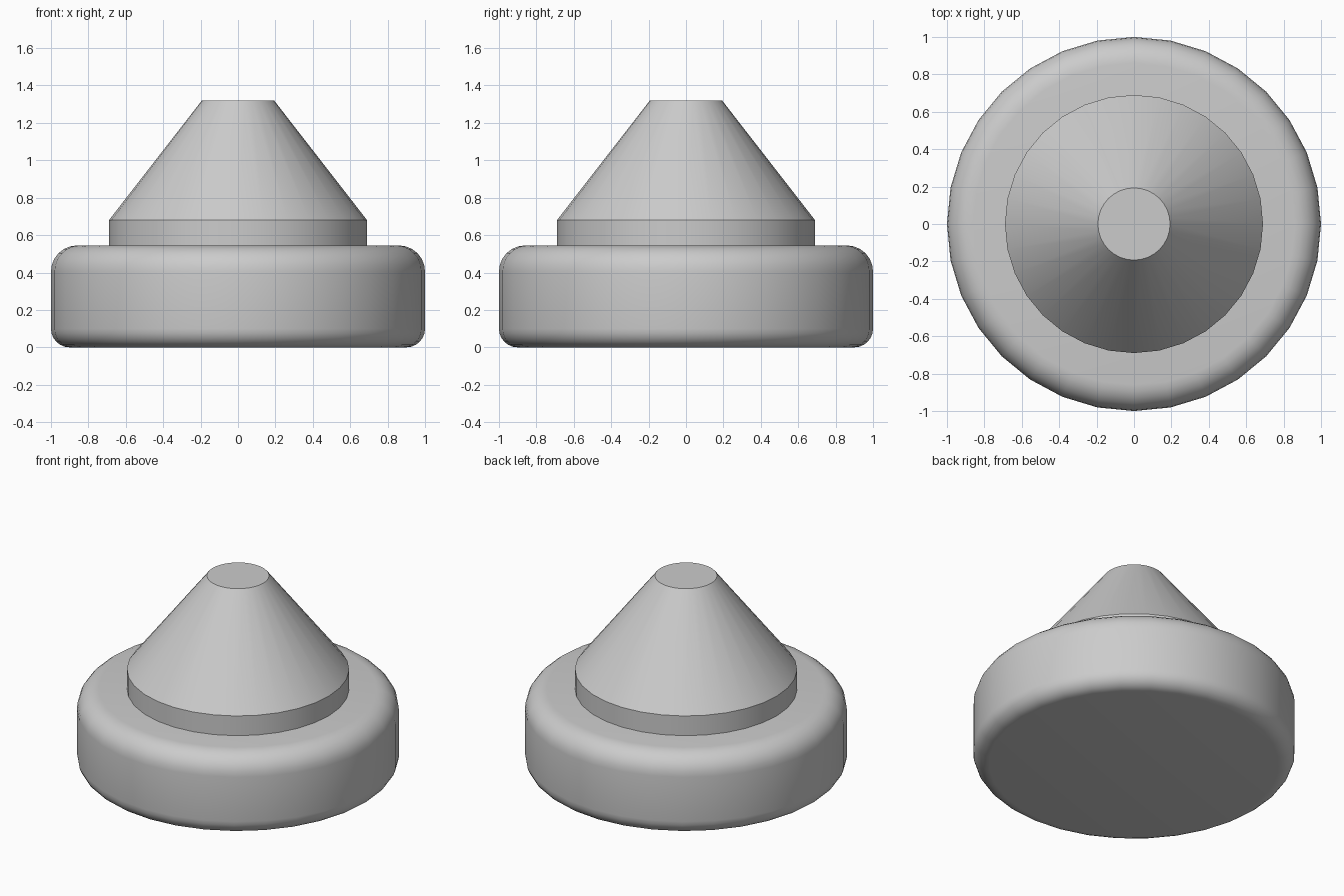
import bpy, bmesh, math

cube = bpy.data.objects.get("Cube")
if cube:
    bpy.data.objects.remove(cube, do_unlink=True)

SIDES = 32

grey = bpy.data.materials.new("plain grey")
grey.use_nodes = True
colour = (0.6, 0.6, 0.6, 1)
grey.diffuse_color = colour
grey.node_tree.nodes["Principled BSDF"].inputs["Base Color"].default_value = colour


def arc(cx, cz, r, start, end, steps=6):
    """Points of a rounded profile corner, angles in degrees."""
    angles = [math.radians(start + (end - start) * i / steps) for i in range(steps + 1)]
    return [(cx + r * math.cos(a), cz + r * math.sin(a)) for a in angles]


def lathe(name, profile):
    """Turn a (radius, height) profile around z and cap both ends."""
    bm = bmesh.new()
    rings = []
    for r, z in profile:
        turn = [2 * math.pi * i / SIDES for i in range(SIDES)]
        rings.append([bm.verts.new((r * math.cos(a), r * math.sin(a), z)) for a in turn])
    for low, high in zip(rings, rings[1:]):
        for i in range(SIDES):
            j = (i + 1) % SIDES
            bm.faces.new((low[i], low[j], high[j], high[i]))
    bm.faces.new(rings[0][::-1])
    bm.faces.new(rings[-1])
    mesh = bpy.data.meshes.new(name)
    bm.to_mesh(mesh)
    bm.free()
    mesh.materials.append(grey)
    obj = bpy.data.objects.new(name, mesh)
    bpy.context.collection.objects.link(obj)
    bpy.ops.object.select_all(action="DESELECT")
    obj.select_set(True)
    bpy.context.view_layer.objects.active = obj
    bpy.ops.object.shade_smooth_by_angle(angle=math.radians(30))
    return obj


# Round base with softened rims
lathe("base", arc(0.9, 0.1, 0.1, -90, 0) + arc(0.86, 0.405, 0.14, 0, 90))

# Short collar and truncated cone
lathe("cone", [(0.69, 0.5), (0.69, 0.68), (0.193, 1.32)])
